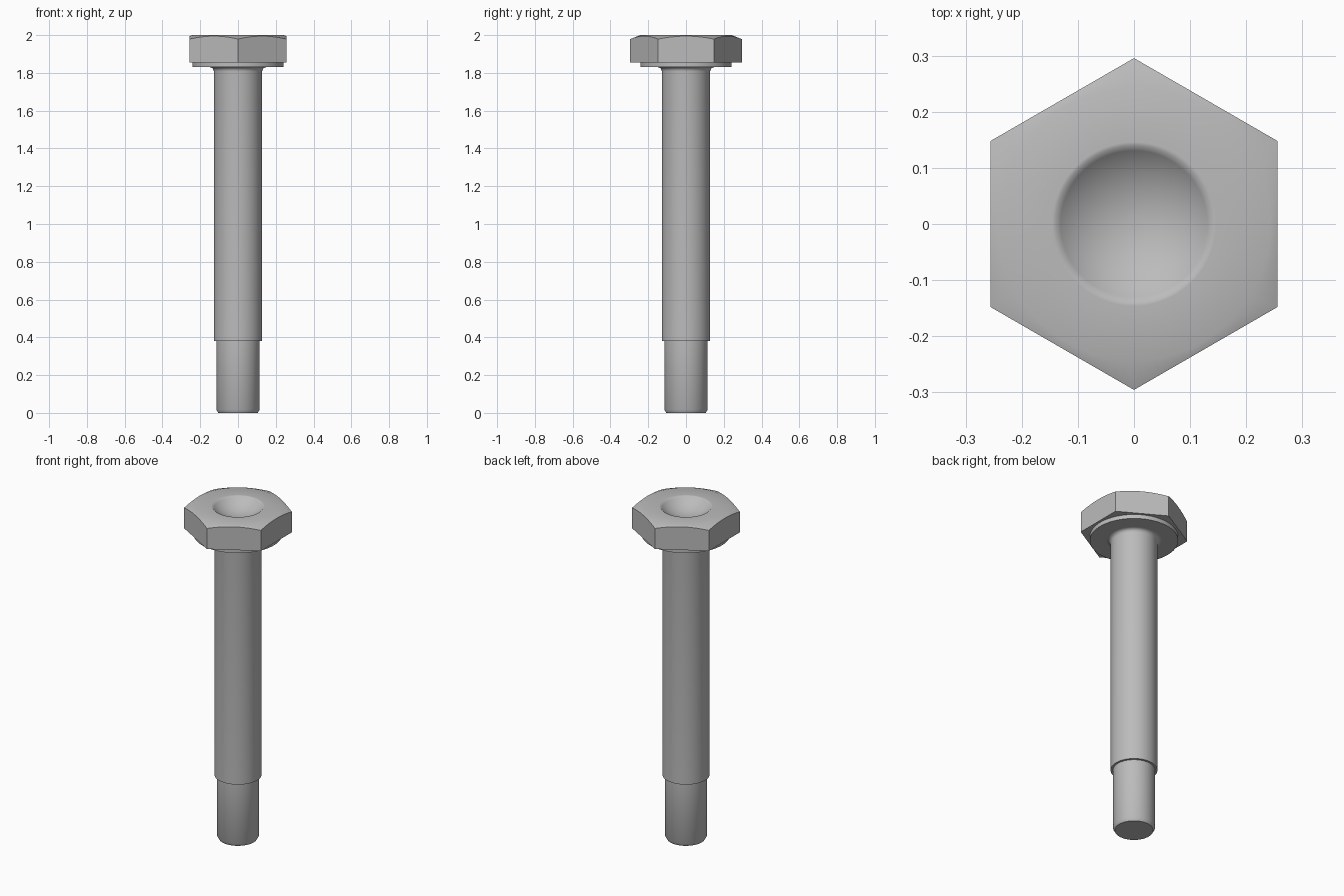
import bpy, bmesh, math

cube = bpy.data.objects.get("Cube")
if cube:
    bpy.data.objects.remove(cube, do_unlink=True)

SEGMENTS = 96

steel = bpy.data.materials.new("steel_grey")
steel.use_nodes = True
steel.diffuse_color = (0.5, 0.5, 0.5, 1)
steel.node_tree.nodes["Principled BSDF"].inputs["Base Color"].default_value = (0.5, 0.5, 0.5, 1)


def lathe(name, rings, smooth_angle):
    """Sweep rings round z; each ring is an (r, z) pair or a function of angle giving one."""
    bm = bmesh.new()
    loops = []
    for ring in rings:
        loop = []
        for i in range(SEGMENTS):
            a = 2 * math.pi * i / SEGMENTS
            r, z = ring(a) if callable(ring) else ring
            loop.append(bm.verts.new((r * math.sin(a), r * math.cos(a), z)))
        loops.append(loop)
    for low, high in zip(loops, loops[1:]):
        for i in range(SEGMENTS):
            j = (i + 1) % SEGMENTS
            bm.faces.new((low[i], low[j], high[j], high[i]))
    bm.faces.new(loops[0])
    bm.faces.new(loops[-1])
    bmesh.ops.recalc_face_normals(bm, faces=bm.faces)
    mesh = bpy.data.meshes.new(name)
    bm.to_mesh(mesh)
    bm.free()
    mesh.materials.append(steel)
    obj = bpy.data.objects.new(name, mesh)
    bpy.context.collection.objects.link(obj)
    bpy.ops.object.select_all(action="DESELECT")
    obj.select_set(True)
    bpy.context.view_layer.objects.active = obj
    bpy.ops.object.shade_smooth_by_angle(angle=math.radians(smooth_angle))
    return obj


# Hexagonal head: corners on the y axis, coned top edge, round dimple
FLAT, TOP, BASE, CONE_START = 0.256, 2.0, 1.855, 0.243


def hex_radius(a):
    return FLAT / math.cos(a % (math.pi / 3) - math.pi / 6)


def hex_base(a):
    return hex_radius(a), BASE


def hex_rim(a):
    r = hex_radius(a)
    return r, TOP - (r - CONE_START) * 0.4


rim, depth = 0.14, 0.06
ball = (rim ** 2 + depth ** 2) / (2 * depth)
half = math.asin(rim / ball)
dimple = []
for k in range(12):
    t = half * (1 - k / 12)
    dimple.append((ball * math.sin(t), TOP - depth + ball * (1 - math.cos(t))))
lathe("hex_head", [(0.1, BASE), hex_base, hex_rim, (CONE_START, TOP), (0.146, TOP)] + dimple, 55)

# Washer face under the head
lathe("washer_face", [(0.1, 1.83), (0.242, 1.83), (0.242, 1.858), (0.1, 1.858)], 30)

# Shank: chamfered tip, narrow end, shoulder and fillet into the head
fillet = []
for k in range(7):
    t = math.pi / 2 * k / 6
    fillet.append((0.15 - 0.022 * math.cos(t), 1.808 + 0.022 * math.sin(t)))
lathe("shank", [(0.105, 0), (0.115, 0.018), (0.115, 0.38), (0.128, 0.38)] + fillet
      + [(0.12, 1.845)], 35)
